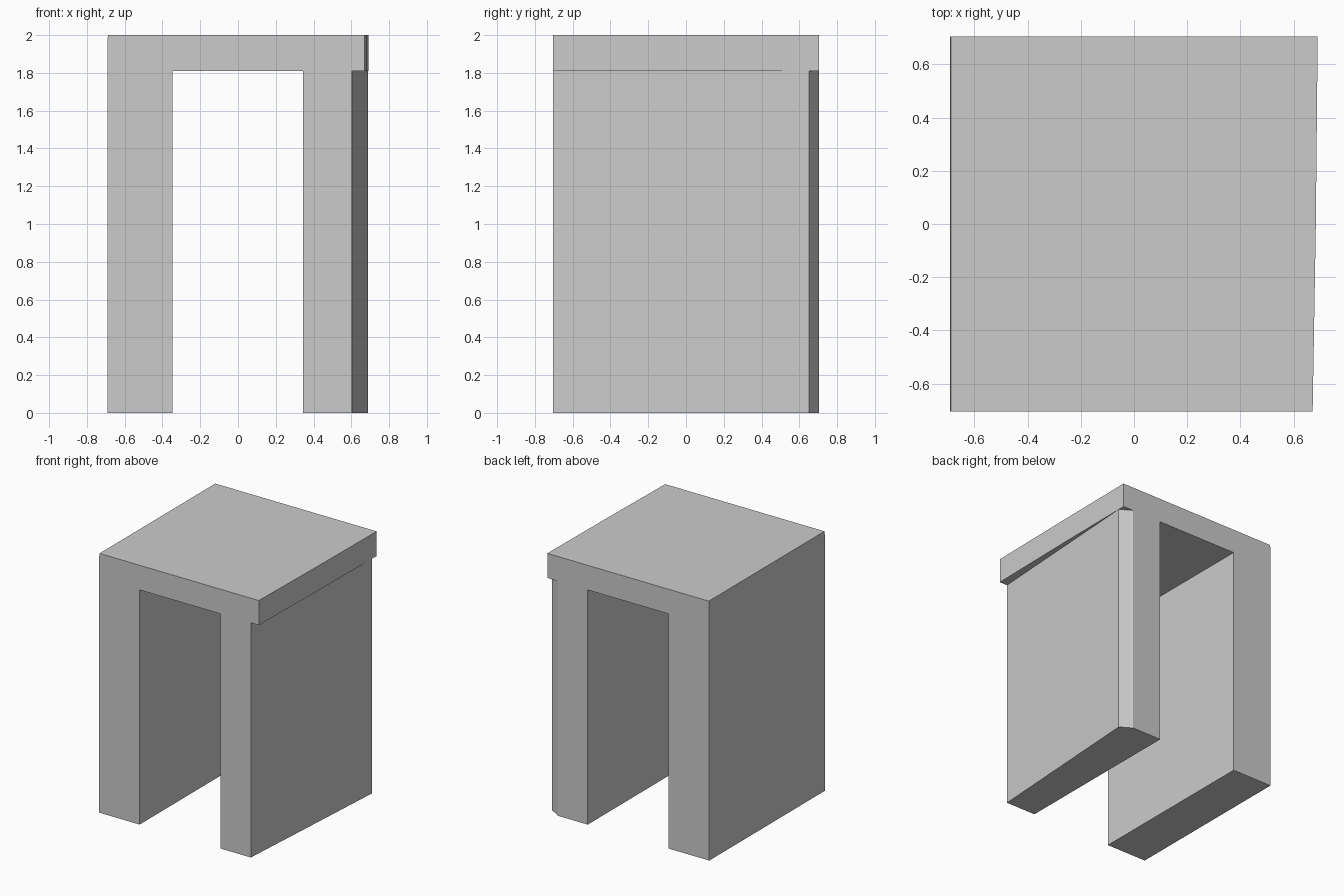
import bpy, bmesh
from mathutils import Vector

if "Cube" in bpy.data.objects:
    bpy.data.objects.remove(bpy.data.objects["Cube"])

HALF_Y = 0.705
TOP_Z, UNDER_Z = 2.0, 1.81


def prism(name, points, direction):
    """Extrude a closed polygon into a solid along a vector."""
    bm = bmesh.new()
    face = bm.faces.new([bm.verts.new(p) for p in points])
    ext = bmesh.ops.extrude_face_region(bm, geom=[face])
    verts = [g for g in ext["geom"] if isinstance(g, bmesh.types.BMVert)]
    bmesh.ops.translate(bm, verts=verts, vec=Vector(direction))
    bmesh.ops.recalc_face_normals(bm, faces=bm.faces)
    mesh = bpy.data.meshes.new(name)
    bm.to_mesh(mesh)
    bm.free()
    obj = bpy.data.objects.new(name, mesh)
    bpy.context.collection.objects.link(obj)
    return obj


def cut(target, plan, z0, z1):
    """Trim the target with a vertical prism."""
    cutter = prism("trim_cutter", [(x, y, z0) for x, y in plan], (0, 0, z1 - z0))
    cutter.hide_render = True
    mod = target.modifiers.new("trim", "BOOLEAN")
    mod.operation = "DIFFERENCE"
    mod.solver = "EXACT"
    mod.object = cutter
    bpy.context.view_layer.objects.active = target
    bpy.ops.object.modifier_apply(modifier=mod.name)
    bpy.data.objects.remove(cutter)


# Top slab with two slab legs, narrow bevel along the upper left edge
profile = [(-0.692, 0), (-0.346, 0), (-0.346, UNDER_Z), (0.345, UNDER_Z),
           (0.345, 0), (0.72, 0), (0.72, TOP_Z), (-0.688, TOP_Z), (-0.692, 1.965)]
stand = prism("arched_stand", [(x, -HALF_Y, z) for x, z in profile], (0, 2 * HALF_Y, 0))

# Slightly bowed right edge of the slab
cut(stand, [(0.663, -0.9), (0.671, -0.705), (0.683, 0), (0.69, 0.705),
            (0.691, 0.9), (1, 0.9), (1, -0.9)], -0.1, 2.1)

# Slanted outer side of the right leg and its chamfered back corner
cut(stand, [(0.591, -0.9), (1, -0.9), (1, 0.755), (0.518, 0.755), (0.689, 0.65)],
    -0.1, UNDER_Z)
